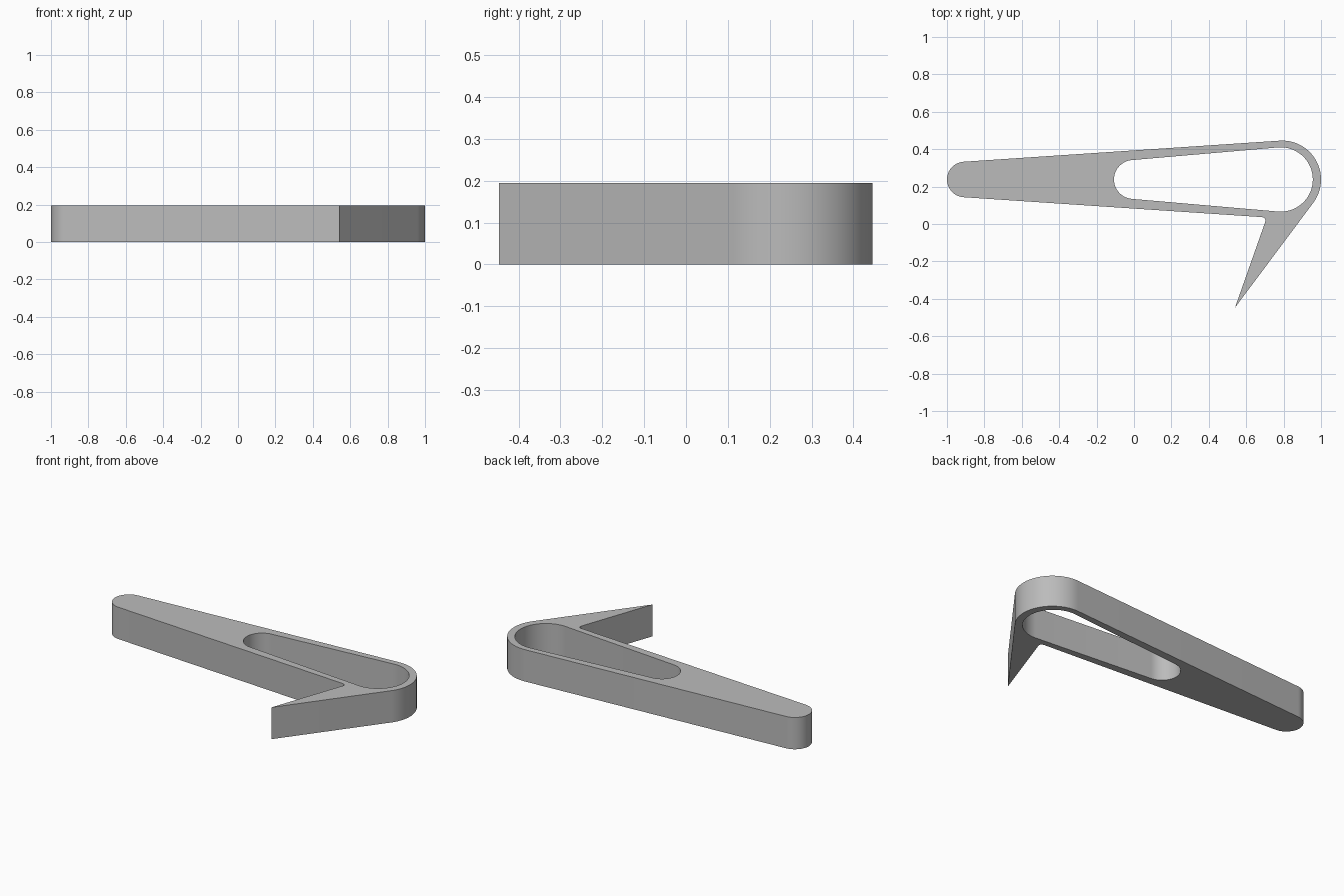
import bpy, bmesh
from math import asin, acos, atan2, cos, sin, pi
from mathutils import Vector

HEIGHT = 0.195
MID_Y = 0.238

if "Cube" in bpy.data.objects:
    bpy.data.objects.remove(bpy.data.objects["Cube"], do_unlink=True)

grey = bpy.data.materials.new("plain grey")
grey.use_nodes = True
colour = (0.5, 0.5, 0.5, 1)
grey.diffuse_color = colour
grey.node_tree.nodes["Principled BSDF"].inputs["Base Color"].default_value = colour


def arc(x, radius, start, end, steps=32):
    angles = [start + (end - start) * i / steps for i in range(steps + 1)]
    return [Vector((x + radius * cos(a), MID_Y + radius * sin(a), 0)) for a in angles]


def tangent_angle(x1, r1, x2, r2):
    """Angle of the upper contact point of a line touching both circles."""
    return pi / 2 + asin((r2 - r1) / (x2 - x1))


def fillet(before, corner, after, size, steps=8):
    a = corner + (before - corner).normalized() * size
    b = corner + (after - corner).normalized() * size
    return [a.lerp(corner, t).lerp(corner.lerp(b, t), t)
            for t in (i / steps for i in range(steps + 1))]


# Outer outline: round head, tapered handle, and pointed hook
nose_x, nose_r, head_x, head_r = -0.905, 0.095, 0.792, 0.208
side = tangent_angle(nose_x, nose_r, head_x, head_r)
tip = Vector((0.54, -0.447, 0))
to_tip = tip - Vector((head_x, MID_Y, 0))
hook_angle = atan2(to_tip.y, to_tip.x) + acos(head_r / to_tip.length)

head = arc(head_x, head_r, hook_angle, side, 48)
nose = arc(nose_x, nose_r, side, 2 * pi - side)
under = arc(head_x, head_r, -side, -side, 1)[0]
crook = nose[-1].lerp(under, (0.71 - nose[-1].x) / (under.x - nose[-1].x))
outer = head + nose + fillet(nose[-1], crook, tip, 0.03) + [tip]

# Tapered slot
slot_x, slot_r, eye_x, eye_r = -0.003, 0.104, 0.784, 0.172
side = tangent_angle(slot_x, slot_r, eye_x, eye_r)
slot = arc(eye_x, eye_r, -side, side, 48) + arc(slot_x, slot_r, side, 2 * pi - side)

# Fill between the outlines and raise to full height
bm = bmesh.new()
for loop in (outer, slot):
    verts = [bm.verts.new(p) for p in loop]
    for i, v in enumerate(verts):
        bm.edges.new((verts[i - 1], v))
bmesh.ops.triangle_fill(bm, edges=bm.edges[:], use_beauty=True)
raised = bmesh.ops.extrude_face_region(bm, geom=bm.faces[:], use_keep_orig=True)
top = [g for g in raised["geom"] if isinstance(g, bmesh.types.BMVert)]
bmesh.ops.translate(bm, verts=top, vec=(0, 0, HEIGHT))
bmesh.ops.recalc_face_normals(bm, faces=bm.faces[:])

mesh = bpy.data.meshes.new("slotted_hook")
bm.to_mesh(mesh)
bm.free()
mesh.materials.append(grey)
hook = bpy.data.objects.new("slotted_hook", mesh)
bpy.context.collection.objects.link(hook)

bpy.ops.object.select_all(action="DESELECT")
hook.select_set(True)
bpy.context.view_layer.objects.active = hook
bpy.ops.object.shade_smooth_by_angle(angle=pi / 6)
